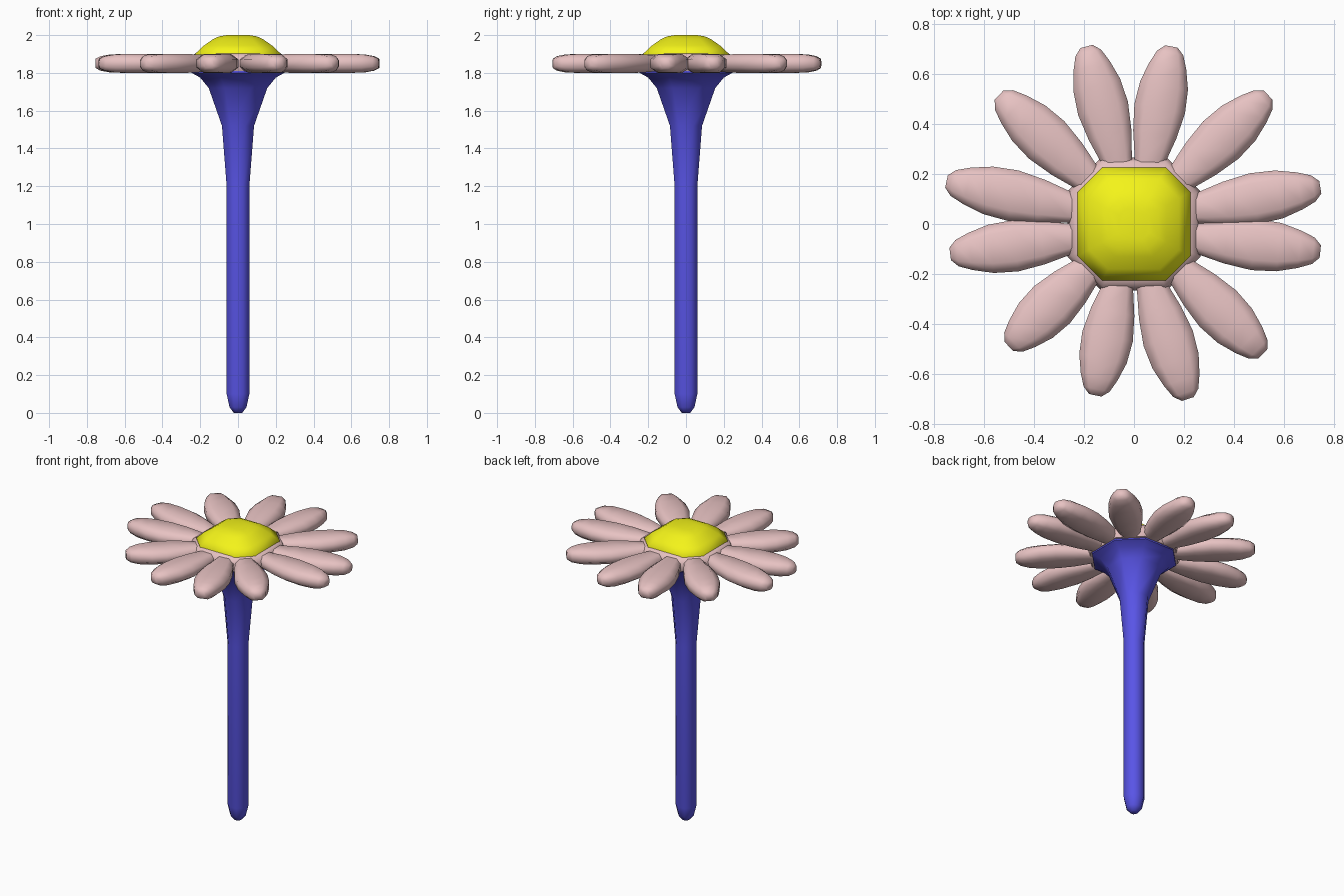
import bpy, bmesh, math
from mathutils import Vector

if "Cube" in bpy.data.objects:
    bpy.data.objects.remove(bpy.data.objects["Cube"])


def material(name, rgb):
    m = bpy.data.materials.new(name)
    m.diffuse_color = (*rgb, 1)
    m.use_nodes = True
    m.node_tree.nodes["Principled BSDF"].inputs["Base Color"].default_value = m.diffuse_color
    return m


BLUE = material("stem_blue", (0.10, 0.09, 0.80))
PINK = material("petal_pink", (0.80, 0.54, 0.54))
YELLOW = material("centre_yellow", (0.90, 0.90, 0.01))


def loft(name, rings, mat):
    """Skin a list of equal-length closed rings, capping both ends."""
    bm = bmesh.new()
    loops = [[bm.verts.new(p) for p in ring] for ring in rings]
    n = len(rings[0])
    for a, b in zip(loops, loops[1:]):
        for i in range(n):
            j = (i + 1) % n
            bm.faces.new((a[i], a[j], b[j], b[i]))
    bm.faces.new(loops[0][::-1])
    bm.faces.new(loops[-1])
    bmesh.ops.recalc_face_normals(bm, faces=bm.faces)
    me = bpy.data.meshes.new(name)
    bm.to_mesh(me)
    bm.free()
    me.materials.append(mat)
    ob = bpy.data.objects.new(name, me)
    bpy.context.collection.objects.link(ob)
    bpy.context.view_layer.objects.active = ob
    ob.select_set(True)
    bpy.ops.object.shade_smooth_by_angle(angle=math.radians(60))
    ob.select_set(False)
    return ob


def octagon(half, z, k=0.45):
    """Eight-sided ring with flats facing the axes; k sets the flat length."""
    a, b = half, half * k
    pts = [(a, -b), (a, b), (b, a), (-b, a), (-a, b), (-a, -b), (-b, -a), (b, -a)]
    return [(x, y, z) for x, y in pts]


# Flared stem
loft("stem", [octagon(r, z) for r, z in [
    (0.022, 0.0), (0.045, 0.03), (0.06, 0.10), (0.06, 1.20), (0.085, 1.52),
    (0.155, 1.72), (0.20, 1.775), (0.245, 1.80), (0.245, 1.83)]], BLUE)

# Collar joining the petals
loft("collar", [octagon(r, z, 0.5) for r, z in [
    (0.20, 1.805), (0.25, 1.81), (0.265, 1.85), (0.25, 1.89),
    (0.22, 1.905), (0.15, 1.91)]], PINK)

# Domed flower centre
loft("flower_centre", [octagon(r, z, 0.57) for r, z in [
    (0.22, 1.88), (0.225, 1.903), (0.18, 1.945), (0.13, 1.98),
    (0.10, 1.993), (0.06, 2.0)]], YELLOW)

# Petals: each runs from an evenly spaced root to its own tip
tips = [(.745, .147), (.537, .515), (.15, .71), (-.19, .71), (-.54, .515), (-.75, .17),
        (-.735, -.12), (-.5, -.49), (-.155, -.685), (.215, -.70), (.515, -.52), (.745, -.11)]
# fraction along petal, half width, half thickness
stations = [(0, .05, .035), (.12, .062, .042), (.32, .088, .048), (.52, .103, .05),
            (.70, .097, .05), (.85, .075, .048), (.95, .053, .038), (1.0, .025, .025)]
section = [(1, .45), (.6, 1), (-.6, 1), (-1, .45), (-1, -.45), (-.6, -1), (.6, -1), (1, -.45)]

for i, tip in enumerate(tips):
    ang = math.radians(15 + 30 * i)
    root = Vector((0.2 * math.cos(ang), 0.2 * math.sin(ang), 1.85))
    end = Vector((*tip, 1.85))
    side = Vector((0, 0, 1)).cross(end - root).normalized()
    rings = [[root.lerp(end, t) + side * (u * w) + Vector((0, 0, v * h))
              for u, v in section] for t, w, h in stations]
    loft(f"petal_{i + 1}", rings, PINK)
